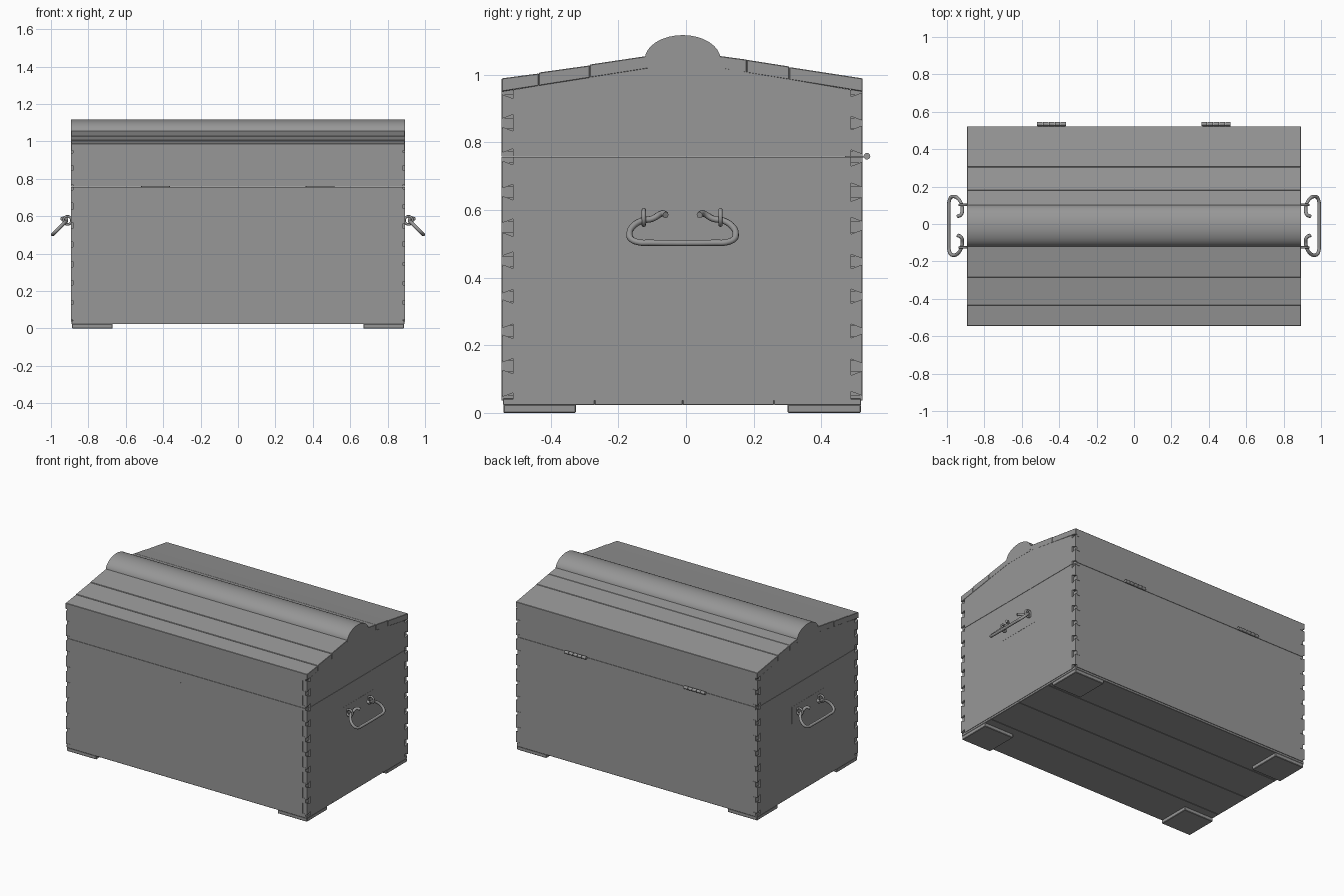
import bpy, bmesh, random
from math import pi, cos, sin

if "Cube" in bpy.data.objects:
    bpy.data.objects.remove(bpy.data.objects["Cube"])

random.seed(4)
W, FRONT, BACK, T = 0.893, -0.545, 0.522, 0.034
SEAM = 0.757
EAVE = 0.955

# Dark weathered grey used on every part
grey = bpy.data.materials.new("dark_grey")
grey.diffuse_color = (0.31, 0.31, 0.31, 1)
grey.use_nodes = True
grey.node_tree.nodes["Principled BSDF"].inputs["Base Color"].default_value = grey.diffuse_color


def add(name, data):
    data.materials.append(grey)
    ob = bpy.data.objects.new(name, data)
    bpy.context.collection.objects.link(ob)
    return ob


def prism(name, pts, axis, a, b, bevel=0.0):
    """Extrude a 2D profile along an axis from a to b."""
    place = {'x': lambda p, d: (d, p[0], p[1]),
             'y': lambda p, d: (p[0], d, p[1]),
             'z': lambda p, d: (p[0], p[1], d)}[axis]
    bm = bmesh.new()
    lo = [bm.verts.new(place(p, a)) for p in pts]
    hi = [bm.verts.new(place(p, b)) for p in pts]
    bm.faces.new(lo)
    bm.faces.new(hi)
    n = len(pts)
    for i in range(n):
        j = (i + 1) % n
        bm.faces.new((lo[i], lo[j], hi[j], hi[i]))
    bmesh.ops.recalc_face_normals(bm, faces=bm.faces)
    me = bpy.data.meshes.new(name)
    bm.to_mesh(me)
    bm.free()
    ob = add(name, me)
    if bevel:
        m = ob.modifiers.new("worn_edges", 'BEVEL')
        m.width, m.segments = bevel, 1
    return ob


def rect(a, b, c, d):
    return [(a, c), (b, c), (b, d), (a, d)]


def joint(z0, z1, n, inner, outer, tails):
    """Dovetailed edge running from z0 up to z1."""
    p = (z1 - z0) / n
    f = 0.006
    pts = [(inner if tails else outer, z0)]
    for i in range(n):
        c = z0 + (i + 0.5) * p
        h = p * (0.32 + random.uniform(-0.05, 0.05)) if tails else p * 0.34
        if tails:
            pts += [(inner, c - h + f), (outer, c - h - f), (outer, c + h + f), (inner, c + h - f)]
        else:
            pts += [(outer, c - h), (inner, c - h), (inner, c + h), (outer, c + h)]
    return pts + [(inner if tails else outer, z1)]


def tube(name, pts, r, cyclic=False):
    cu = bpy.data.curves.new(name, 'CURVE')
    cu.dimensions = '3D'
    cu.bevel_depth, cu.bevel_resolution, cu.use_fill_caps = r, 2, True
    cu.resolution_u = 4
    sp = cu.splines.new('BEZIER')
    sp.bezier_points.add(len(pts) - 1)
    for bp, co in zip(sp.bezier_points, pts):
        bp.co = co
        bp.handle_left_type = bp.handle_right_type = 'AUTO'
    sp.use_cyclic_u = cyclic
    return add(name, cu)


# Front, back and end boards for the chest body and the lid
for part, z0, z1, n in (("body", 0.036, SEAM - 0.001, 7), ("lid", SEAM + 0.001, EAVE, 2)):
    right = joint(z0, z1, n, W - T, W - 0.012, False)
    left = [(-x, z) for x, z in reversed(right)]
    prism(part + "_front_board", right + left, 'y', FRONT, FRONT + T)
    prism(part + "_back_board", right + left, 'y', BACK - T, BACK)
    for side, s in (("left", -1), ("right", 1)):
        back = joint(z0, z1, n, BACK - T, BACK - 0.002, True)
        front = joint(z0, z1, n, FRONT + T, FRONT + 0.002, True)[::-1]
        gable = [(0.10, 1.022), (-0.115, 1.022)] if part == "lid" else []
        prism(f"{part}_{side}_end", back + gable + front, 'x', s * (W - T), s * (W - 0.001))

# Roof planks, sloping up to the ridge from both eaves
for side, edges in (("front", (FRONT, -0.435, -0.285, -0.10)), ("back", (BACK, 0.305, 0.18, 0.09))):
    outer, inner = edges[0], edges[-1]
    low = lambda y: EAVE - 0.005 + 0.07 * (y - outer) / (inner - outer)
    for i, (a, b) in enumerate(zip(edges, edges[1:])):
        drop = random.uniform(0, 0.003)
        e = W + random.uniform(-0.001, 0.001)
        prism(f"roof_{side}_plank_{i + 1}",
              [(a, low(a)), (b, low(b)), (b, low(b) + 0.039 - drop), (a, low(a) + 0.039)],
              'x', -e, e, 0.002)

# Rounded ridge log
arc = [(-0.01 + 0.112 * cos(pi * i / 16), 1.045 + 0.072 * sin(pi * i / 16)) for i in range(17)]
ridge = prism("ridge_log", [(-0.115, 1.02), (0.098, 1.02)] + arc, 'x', -W, W)
bpy.context.view_layer.objects.active = ridge
ridge.select_set(True)
bpy.ops.object.shade_smooth_by_angle(angle=0.6)

# Bottom planks
ys = (FRONT + 0.004, -0.27, -0.01, 0.26, BACK - 0.004)
for i, (a, b) in enumerate(zip(ys, ys[1:])):
    prism(f"bottom_plank_{i + 1}", rect(-W + 0.004, W - 0.004, a, b), 'z', 0.023, 0.042, 0.002)

# Feet, hinges and handles
for side, s in (("left", -1), ("right", 1)):
    for end, y0, y1 in (("front", -0.54, -0.325), ("back", 0.30, 0.517)):
        prism(f"foot_{side}_{end}", rect(s * 0.67, s * 0.888, y0, y1), 'z', 0, 0.025, 0.003)

    cx = s * 0.44
    circle = [(0.535 + 0.01 * cos(pi * k / 6), 0.759 + 0.01 * sin(pi * k / 6)) for k in range(12)]
    for k in range(5):
        x = cx - 0.078 + k * 0.0315
        prism(f"hinge_{side}_knuckle_{k + 1}", circle, 'x', x, x + 0.029)
    prism(f"hinge_{side}_leaf", rect(cx - 0.075, cx + 0.075, 0.47, 0.53), 'z', 0.755, 0.760)

    prism(f"handle_{side}_plate", rect(-0.175, 0.158, 0.51, 0.622), 'x', s * (W - 0.01), s * W)
    half = [(0.05, 0.945, 0.585), (0.06, 0.925, 0.59), (0.09, 0.918, 0.574), (0.122, 0.925, 0.568),
            (0.15, 0.945, 0.548), (0.157, 0.962, 0.531), (0.152, 0.979, 0.514), (0.128, 0.989, 0.504),
            (0.10, 0.990, 0.503)]
    path = [(s * x, d - 0.01, z) for d, x, z in half]
    path += [(s * x, -d - 0.01, z) for d, x, z in reversed(half)]
    tube(f"handle_{side}", path, 0.0095)
    for k, y in enumerate((-0.125, 0.102)):
        ring = [(s * (0.912 + 0.021 * cos(pi * i / 4)), y, 0.578 + 0.022 * sin(pi * i / 4)) for i in range(8)]
        tube(f"handle_{side}_staple_{k + 1}", ring, 0.0065, True)

# Small keyhole peg on the front
prism("keyhole_peg", [(-0.05 + 0.009 * cos(pi * k / 4), 0.685 + 0.009 * sin(pi * k / 4)) for k in range(8)],
      'y', FRONT - 0.001, FRONT + 0.01)
